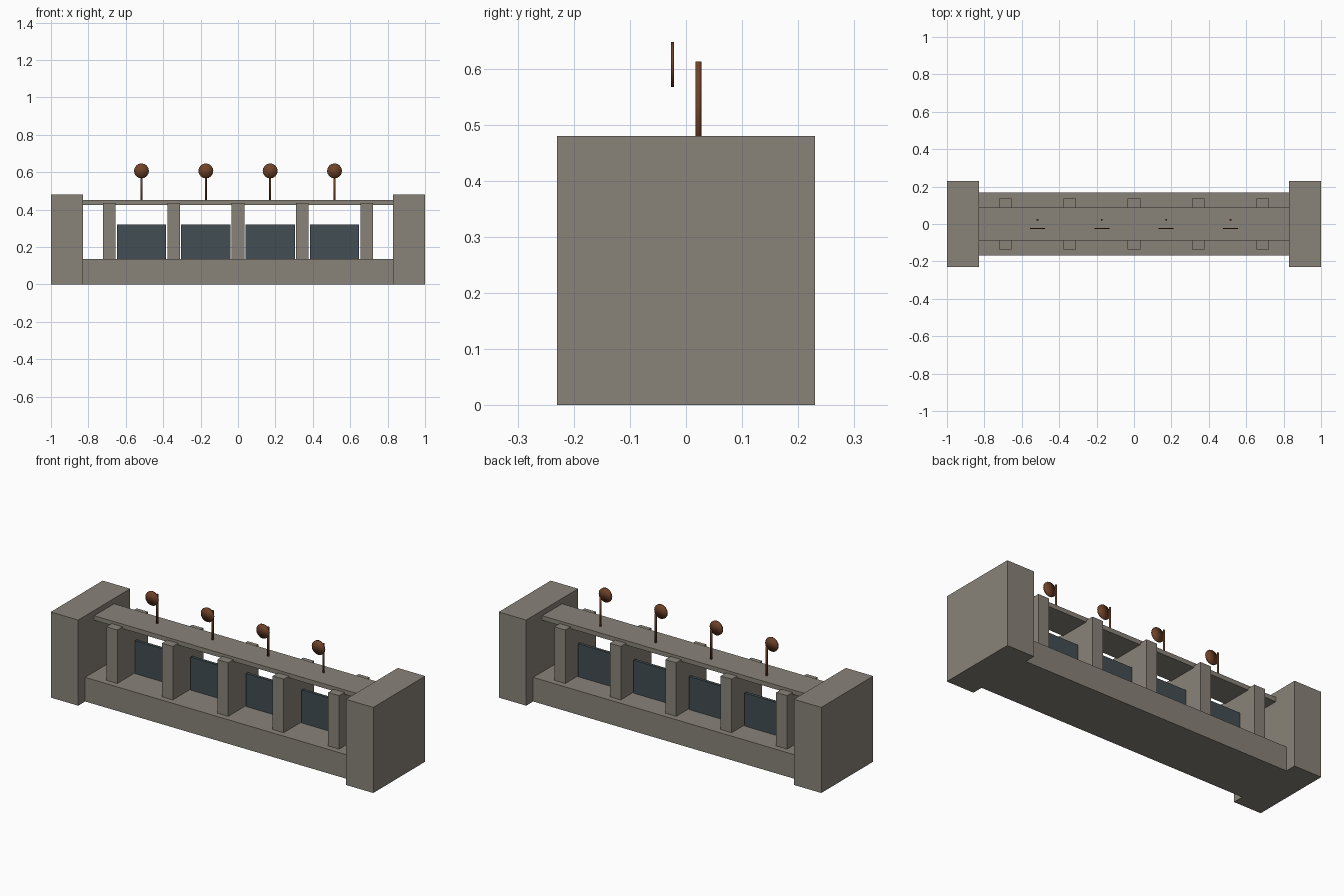
import bpy, math

if "Cube" in bpy.data.objects:
    bpy.data.objects.remove(bpy.data.objects["Cube"])

def material(name, rgb):
    m = bpy.data.materials.new(name)
    m.diffuse_color = (*rgb, 1)
    m.use_nodes = True
    m.node_tree.nodes["Principled BSDF"].inputs["Base Color"].default_value = m.diffuse_color
    return m

concrete = material("concrete", (0.25, 0.225, 0.19))
steel = material("gate_steel", (0.055, 0.075, 0.085))
rust = material("rusty_iron", (0.16, 0.055, 0.022))

def box(name, x, y, z, mat):
    """Box from (min, max) ranges on each axis."""
    bpy.ops.mesh.primitive_cube_add(size=1, location=[(a + b) / 2 for a, b in (x, y, z)])
    o = bpy.context.object
    o.name = name
    o.scale = [b - a for a, b in (x, y, z)]
    bpy.ops.object.transform_apply(location=False, rotation=False, scale=True)
    o.data.materials.append(mat)
    return o

def cylinder(name, radius, depth, loc, sides, mat, rot=(0, 0, 0)):
    bpy.ops.mesh.primitive_cylinder_add(vertices=sides, radius=radius, depth=depth,
                                        location=loc, rotation=rot)
    o = bpy.context.object
    o.name = name
    o.data.materials.append(mat)
    bpy.ops.object.shade_smooth()
    return o

SPACING = 0.344

# end abutments
box("left_abutment", (-1, -0.83), (-0.23, 0.23), (0, 0.48), concrete)
box("right_abutment", (0.83, 1), (-0.23, 0.23), (0, 0.48), concrete)

# base sill and walkway deck
box("sill", (-0.83, 0.83), (-0.168, 0.168), (0, 0.135), concrete)
box("deck", (-0.83, 0.83), (-0.088, 0.088), (0.425, 0.45), concrete)

# piers
for i in range(5):
    x = (i - 2) * SPACING
    box(f"pier_{i + 1}", (x - 0.034, x + 0.034), (-0.135, 0.135), (0.135, 0.435), concrete)

# gates with their lifting posts and handwheels
for i in range(4):
    x = (i - 1.5) * SPACING
    box(f"gate_{i + 1}", (x - 0.132, x + 0.132), (0.014, 0.031), (0.135, 0.32), steel)
    cylinder(f"lifting_post_{i + 1}", 0.0055, 0.167, (x, 0.022, 0.5295), 8, rust)
    cylinder(f"handwheel_{i + 1}", 0.04, 0.006, (x, -0.024, 0.607), 16, rust,
             (math.pi / 2, 0, 0))
